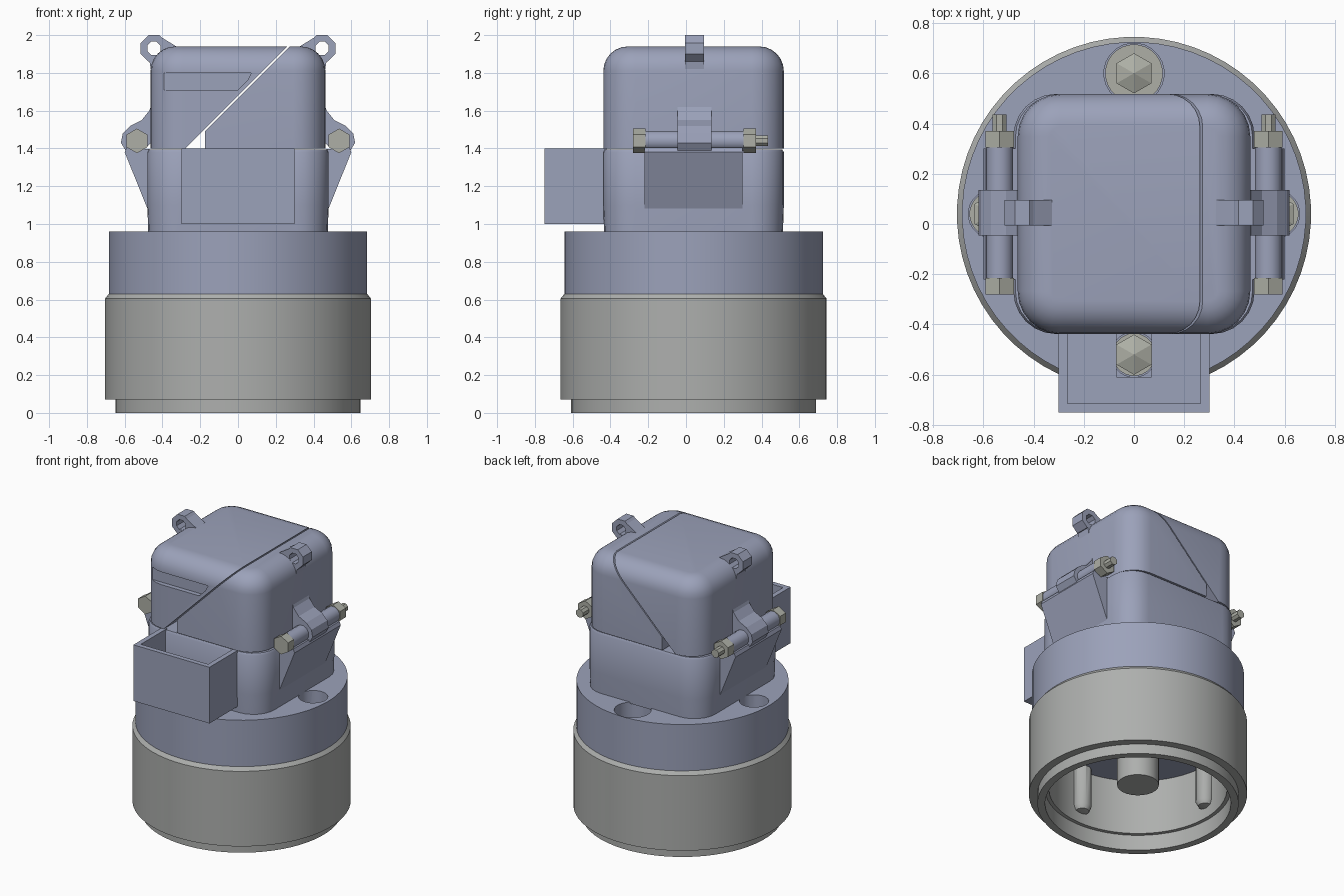
import bpy, bmesh, math
from mathutils import Vector, Matrix

if "Cube" in bpy.data.objects:
    bpy.data.objects.remove(bpy.data.objects["Cube"])

AXIS_Y = 0.04  # centre line of the round parts


def material(name, rgb):
    m = bpy.data.materials.new(name)
    m.use_nodes = True
    m.diffuse_color = (*rgb, 1)
    m.node_tree.nodes["Principled BSDF"].inputs["Base Color"].default_value = (*rgb, 1)
    return m


BLUE = material("blue grey", (0.33, 0.36, 0.49))
GREY = material("light grey", (0.42, 0.43, 0.42))
STEEL = material("warm steel", (0.42, 0.43, 0.38))


def finish(bm, name, mat):
    bmesh.ops.remove_doubles(bm, verts=bm.verts, dist=1e-5)
    bmesh.ops.recalc_face_normals(bm, faces=bm.faces)
    mesh = bpy.data.meshes.new(name)
    bm.to_mesh(mesh)
    bm.free()
    ob = bpy.data.objects.new(name, mesh)
    bpy.context.collection.objects.link(ob)
    mesh.materials.append(mat)
    return ob


def activate(ob):
    bpy.ops.object.select_all(action='DESELECT')
    ob.select_set(True)
    bpy.context.view_layer.objects.active = ob


def smooth(ob, angle=30):
    activate(ob)
    bpy.ops.object.shade_smooth_by_angle(angle=math.radians(angle))


def lathe(name, profile, at, mat, seg=48, along_y=False):
    """Spin a closed (radius, height) profile about z, or about y."""
    bm = bmesh.new()
    rings = []
    for i in range(seg):
        a = 2 * math.pi * (i + 0.5) / seg
        rings.append([bm.verts.new((r * math.cos(a), r * math.sin(a), h)) for r, h in profile])
    n = len(profile)
    for i in range(seg):
        p, q = rings[i], rings[(i + 1) % seg]
        for j in range(n):
            k = (j + 1) % n
            if profile[j][0] or profile[k][0]:
                bm.faces.new((p[j], q[j], q[k], p[k]))
    if along_y:
        bmesh.ops.rotate(bm, verts=bm.verts, matrix=Matrix.Rotation(-math.pi / 2, 3, 'X'))
    bmesh.ops.translate(bm, verts=bm.verts, vec=at)
    return finish(bm, name, mat)


def rod(name, r, lo, hi, at, mat, seg=16, along_y=False):
    return lathe(name, [(0, lo), (r, lo), (r, hi), (0, hi)], at, mat, seg, along_y)


def prism(name, pts, y0, y1, mat, side=1):
    """Extrude an (x, z) outline from y0 to y1."""
    bm = bmesh.new()
    a, b = [[bm.verts.new((side * x, y, z)) for x, z in pts] for y in (y0, y1)]
    n = len(pts)
    for i in range(n):
        j = (i + 1) % n
        bm.faces.new((a[i], a[j], b[j], b[i]))
    bm.faces.new(a)
    bm.faces.new(b)
    return finish(bm, name, mat)


def box_outline(x0, x1, z0, z1):
    return [(x0, z0), (x1, z0), (x1, z1), (x0, z1)]


def rounded_block(hx, hy, radius, levels):
    """Loft rounded rectangles; each level is (inset, height)."""
    bm = bmesh.new()
    rings = []
    for d, z in levels:
        ring = []
        for quarter, (sx, sy) in enumerate(((1, 1), (-1, 1), (-1, -1), (1, -1))):
            for k in range(7):
                a = math.pi / 2 * (quarter + k / 6)
                ring.append(bm.verts.new((sx * (hx - radius) + (radius - d) * math.cos(a),
                                          AXIS_Y + sy * (hy - radius) + (radius - d) * math.sin(a), z)))
        rings.append(ring)
    for p, q in zip(rings, rings[1:]):
        for i in range(len(p)):
            j = (i + 1) % len(p)
            bm.faces.new((p[i], p[j], q[j], q[i]))
    bm.faces.new(rings[0])
    bm.faces.new(rings[-1])
    return bm


def keep_side(bm, point, normal):
    """Slice with a plane, drop the part the normal points to, and cap the cut."""
    geom = bm.verts[:] + bm.edges[:] + bm.faces[:]
    cut = bmesh.ops.bisect_plane(bm, geom=geom, plane_co=point, plane_no=normal, clear_outer=True)
    edges = [e for e in cut["geom_cut"] if isinstance(e, bmesh.types.BMEdge)]
    bmesh.ops.contextual_create(bm, geom=edges)


def subtract(ob, cutters):
    for c in cutters:
        c.hide_render = True
        mod = ob.modifiers.new("cut", 'BOOLEAN')
        mod.operation = 'DIFFERENCE'
        mod.solver = 'EXACT'
        mod.object = c
        activate(ob)
        bpy.ops.object.modifier_apply(modifier=mod.name)
        bpy.data.objects.remove(c)


# Hollow base sleeve
centre = (0, AXIS_Y, 0)
smooth(lathe("base_sleeve", [(0.60, 0), (0.65, 0), (0.65, 0.07), (0.705, 0.07), (0.705, 0.605),
                             (0.685, 0.63), (0.575, 0.63), (0.575, 0.11), (0.60, 0.11)], centre, GREY, 64))

# Collar with four bolt pockets
collar = rod("collar", 0.685, 0.50, 0.96, centre, BLUE, 64)
bolts = [("back", 0, 0.60, 0.12), ("front", 0, -0.52, 0.09), ("left", 0.565, AXIS_Y, 0.095),
         ("right", -0.565, AXIS_Y, 0.095)]
subtract(collar, [rod("pocket_cutter", r, 0.76, 1.1, (x, y, 0), BLUE, 24) for _, x, y, r in bolts])
smooth(collar)

# Bolts: washer, pointed hex head and stud
for label, x, y, r in bolts:
    at = (x, y, 0)
    smooth(rod(label + "_washer", r - 0.005, 0.75, 0.79, at, STEEL, 24))
    lathe(label + "_bolt_head", [(0, 0.78), (0.08, 0.78), (0.08, 0.85), (0, 0.88)], at, STEEL, 6)
    smooth(lathe(label + "_stud", [(0, 0.18), (0.045, 0.19), (0.06, 0.22), (0.06, 0.55), (0, 0.55)],
                 at, GREY, 12))
smooth(rod("centre_boss", 0.135, 0.14, 0.52, centre, GREY, 24))

# Lower body
body = rounded_block(0.48, 0.478, 0.17, [(0.005, 0.95), (0, 1.1), (0, 1.38), (0.008, 1.394)])
smooth(finish(body, "lower_body", BLUE))

# Domed cap, sliced by a slanted gap into two halves
dome = [(0, 1.40), (0, 1.81)]
dome += [(0.13 * (1 - math.cos(a)), 1.81 + 0.13 * math.sin(a))
         for a in (math.pi / 2 * k / 6 for k in range(1, 7))]
slant = Vector((1, 0, -1)).normalized()
foot = Vector((-0.272, 0, 1.40))
for name, sign in (("cap_right_half", 1), ("cap_left_half", -1)):
    bm = rounded_block(0.463, 0.478, 0.17, dome)
    keep_side(bm, foot - slant * sign * 0.004, slant * sign)
    if sign < 0:
        keep_side(bm, Vector((-0.175, 0, 1.4)), Vector((-1, 0, 0)))
    half = finish(bm, name, BLUE)
    if sign > 0:
        slot = [(-0.6, 1.71), (0.0, 1.71), (0.05, 1.76), (0.07, 1.80), (-0.6, 1.80)]
        subtract(half, [prism("slot_cutter", slot, -0.6, -0.405, BLUE)])
    smooth(half)

# Open front box with a hole in its floor
tray = prism("front_box", box_outline(-0.30, 0.30, 1.0, 1.4), -0.75, -0.42, BLUE)
subtract(tray, [prism("tray_cutter", box_outline(-0.265, 0.265, 1.03, 1.5), -0.715, -0.38, BLUE),
                prism("hole_cutter", box_outline(-0.07, 0.07, 0.9, 1.1), -0.61, -0.436, BLUE)])

# Hinges and hooks on both sides
gusset = [(0.46, 1.03), (0.475, 1.07), (0.60, 1.38), (0.59, 1.405), (0.46, 1.395)]
lug = [(0.44, 1.68), (0.47, 1.60), (0.51, 1.55), (0.57, 1.52), (0.61, 1.48), (0.62, 1.43),
       (0.59, 1.38), (0.53, 1.37), (0.48, 1.41), (0.44, 1.45)]
arm = [(0.31, 1.93), (0.40, 1.985), (0.41, 1.90), (0.47, 1.87), (0.46, 1.81), (0.40, 1.80)]
for label, s in (("left", 1), ("right", -1)):
    prism(label + "_gusset", gusset, -0.22, 0.30, BLUE, s)
    prism(label + "_hinge_lug", lug, -0.045, 0.135, BLUE, s)
    pin = (s * 0.535, 0, 1.44)
    smooth(rod(label + "_knuckle", 0.055, -0.23, 0.31, pin, BLUE, 12, True), 40)
    rod(label + "_front_nut", 0.065, -0.28, -0.215, pin, STEEL, 6, True)
    rod(label + "_back_nut", 0.065, 0.305, 0.37, pin, STEEL, 6, True)
    rod(label + "_pin_end", 0.03, 0.36, 0.435, pin, STEEL, 8, True)
    lathe(label + "_hook_ring", [(0.038, 0), (0.076, 0), (0.076, 0.1), (0.038, 0.1)],
          (s * 0.445, -0.005, 1.93), BLUE, 8, True)
    prism(label + "_hook_arm", arm, -0.005, 0.095, BLUE, s)
